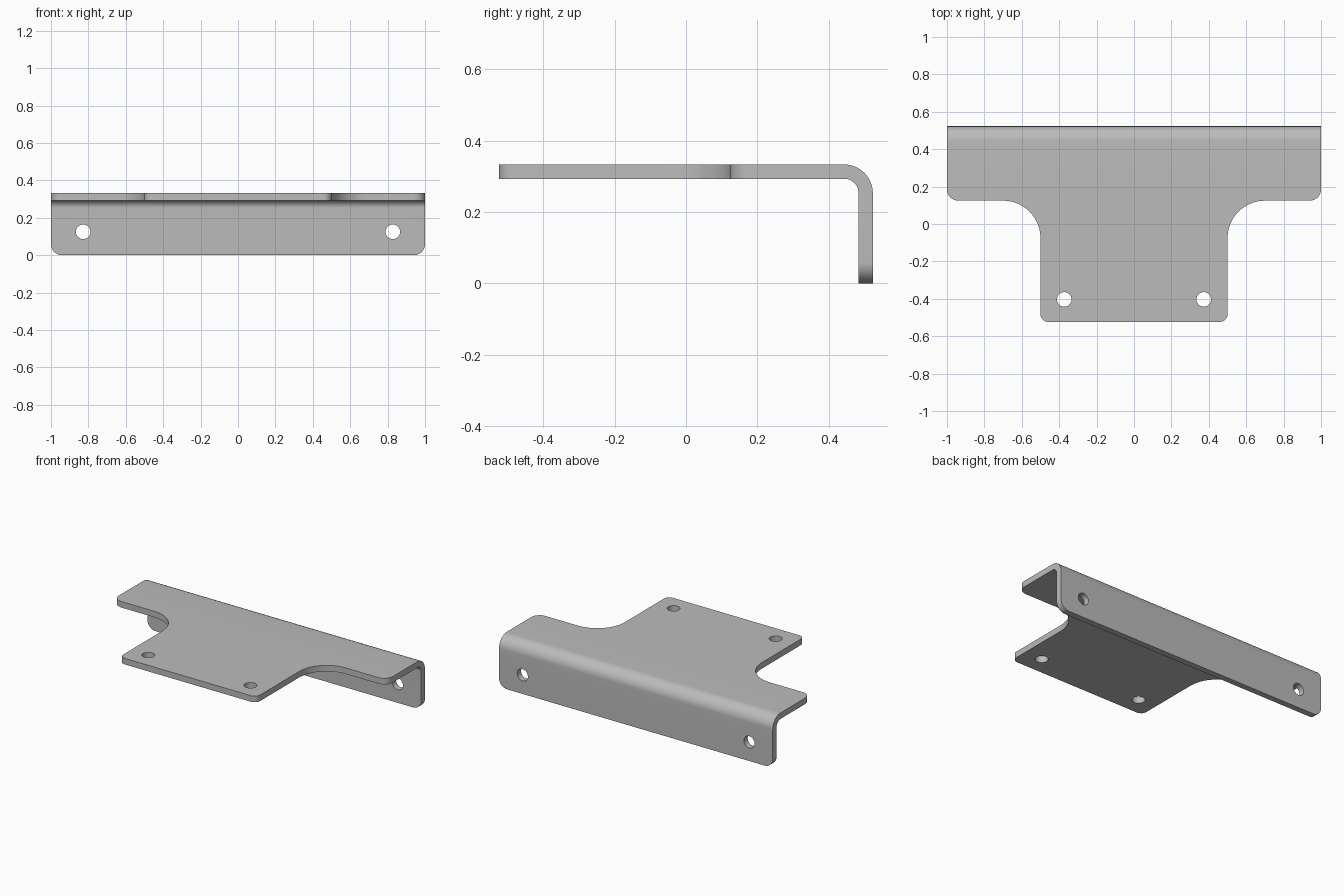
import bpy, bmesh, math
from mathutils import Vector, Matrix

default = bpy.data.objects.get("Cube")
if default:
    bpy.data.objects.remove(default, do_unlink=True)

HALF_Y, TOP, THICK = 0.523, 0.333, 0.04

# Stand a profile drawn in XY up: into XZ (facing -y), or into YZ (facing +x)
FLAT = Matrix.Identity(4)
UPRIGHT = Matrix.Rotation(math.pi / 2, 4, 'X')
SIDEWAYS = Matrix(((0, 0, 1, 0), (1, 0, 0, 0), (0, 1, 0, 0), (0, 0, 0, 1)))


def rounded(corners, steps=12):
    """Replace each (x, y, radius) corner with an arc."""
    points = []
    for i, (x, y, r) in enumerate(corners):
        p = Vector((x, y))
        if r == 0:
            points.append(p)
            continue
        a = (Vector(corners[i - 1][:2]) - p).normalized()
        b = (Vector(corners[(i + 1) % len(corners)][:2]) - p).normalized()
        centre = p + (a + b) * r      # all corners are square
        for k in range(steps + 1):
            t = k / steps * math.pi / 2
            points.append(centre - b * r * math.cos(t) - a * r * math.sin(t))
    return points


def prism(name, points, low, high, matrix=FLAT):
    """Extrude a closed outline along its own normal."""
    bm = bmesh.new()
    face = bm.faces.new([bm.verts.new((p[0], p[1], low)) for p in points])
    extruded = bmesh.ops.extrude_face_region(bm, geom=[face])
    verts = [v for v in extruded["geom"] if isinstance(v, bmesh.types.BMVert)]
    bmesh.ops.translate(bm, verts=verts, vec=(0, 0, high - low))
    bmesh.ops.transform(bm, matrix=matrix, verts=bm.verts)
    bmesh.ops.recalc_face_normals(bm, faces=bm.faces)
    mesh = bpy.data.meshes.new(name)
    bm.to_mesh(mesh)
    bm.free()
    obj = bpy.data.objects.new(name, mesh)
    bpy.context.collection.objects.link(obj)
    return obj


def circle(x, y, r, sides=40):
    return [(x + r * math.cos(math.tau * k / sides),
             y + r * math.sin(math.tau * k / sides)) for k in range(sides)]


def cut(target, cutter, operation):
    mod = target.modifiers.new("cut", 'BOOLEAN')
    mod.operation, mod.solver, mod.object = operation, 'EXACT', cutter
    bpy.context.view_layer.objects.active = target
    bpy.ops.object.modifier_apply(modifier=mod.name)
    bpy.data.objects.remove(cutter, do_unlink=True)


# Bent sheet, oversized so that the outlines trim it
inner_y, inner_z = HALF_Y - THICK, TOP - THICK
sheet = rounded([(-0.7, TOP, 0), (-0.7, inner_z, 0), (inner_y, inner_z, 0.04),
                 (inner_y, -0.1, 0), (HALF_Y, -0.1, 0), (HALF_Y, TOP, 0.08)])
bracket = prism("bracket", sheet, -1.2, 1.2, SIDEWAYS)

# T-shaped plan outline
right_half = [(0.5, -HALF_Y, 0.04), (0.5, 0.125, 0.2), (1, 0.125, 0.06), (1, 0.7, 0)]
left_half = [(-x, y, r) for x, y, r in reversed(right_half)]
cut(bracket, prism("plan_cutter", rounded(right_half + left_half), -0.5, 0.7), 'INTERSECT')

# Rounded lower corners of the back flange
w = 1.0002
flange = rounded([(-w, 0, 0.06), (w, 0, 0.06), (w, 0.6, 0), (-w, 0.6, 0)])
cut(bracket, prism("flange_cutter", flange, -1, 1, UPRIGHT), 'INTERSECT')

# Screw holes in both plates
for side in (-1, 1):
    cut(bracket, prism("plate_hole", circle(side * 0.373, -0.403, 0.039), 0.2, 0.5), 'DIFFERENCE')
    cut(bracket, prism("flange_hole", circle(side * 0.828, 0.125, 0.039), -0.7, -0.3, UPRIGHT),
        'DIFFERENCE')

# Grey metal
metal = bpy.data.materials.new("grey_metal")
metal.use_nodes = True
colour = (0.5, 0.5, 0.5, 1)
metal.diffuse_color = colour
metal.node_tree.nodes["Principled BSDF"].inputs["Base Color"].default_value = colour
bracket.data.materials.clear()
bracket.data.materials.append(metal)

bpy.ops.object.select_all(action='DESELECT')
bracket.select_set(True)
bpy.context.view_layer.objects.active = bracket
bpy.ops.object.shade_smooth_by_angle(angle=math.radians(30))
